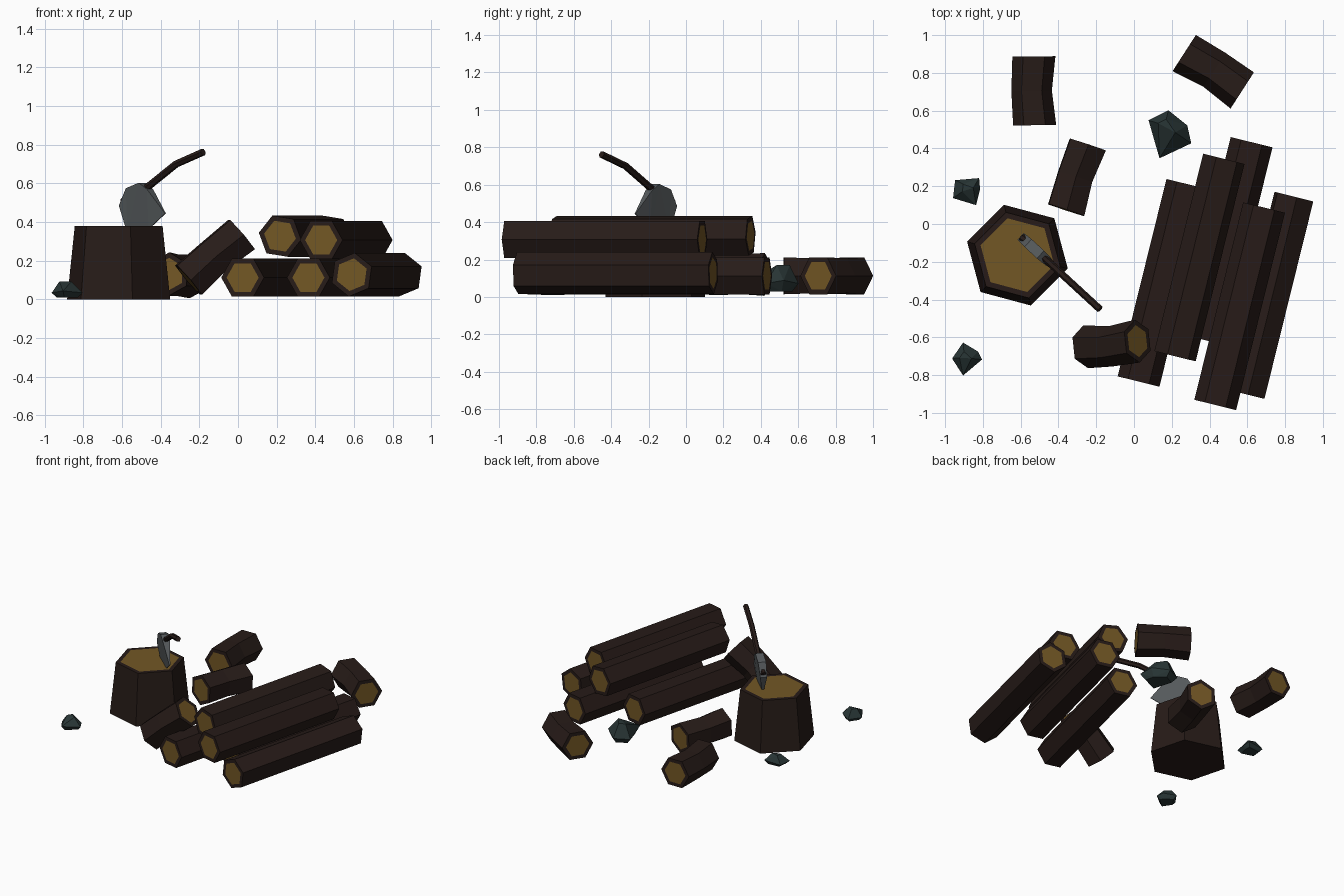
import bpy, bmesh
from math import sin, cos, radians, tau
from mathutils import Vector as V

if "Cube" in bpy.data.objects:
    bpy.data.objects.remove(bpy.data.objects["Cube"])


def material(name, col):
    m = bpy.data.materials.new(name)
    m.diffuse_color = (*col, 1)
    m.use_nodes = True
    m.node_tree.nodes["Principled BSDF"].inputs["Base Color"].default_value = m.diffuse_color
    return m


BARK = material("bark", (0.02, 0.011, 0.009))
WOOD = material("cut_wood", (0.17, 0.095, 0.018))
STEEL = material("steel", (0.09, 0.1, 0.105))
STONE = material("stone", (0.022, 0.037, 0.037))


def finish(name, bm, *mats):
    bmesh.ops.recalc_face_normals(bm, faces=bm.faces)
    me = bpy.data.meshes.new(name)
    bm.to_mesh(me)
    bm.free()
    for m in mats:
        me.materials.append(m)
    ob = bpy.data.objects.new(name, me)
    bpy.context.collection.objects.link(ob)
    return ob


def log(name, p0, p1, turn=0, r0=0.114, r1=0.114, inner=0.75, bend=None, both=True):
    """Six-sided log with a bark rim around each pale cut end."""
    p0, p1 = V(p0), V(p1)
    w = (p1 - p0).normalized()
    s = w.cross(V((0, 0, 1)))
    s = s.normalized() if s.length > 0.01 else V((1, 0, 0))
    up = w.cross(s) if abs(w.z) > 0.99 else s.cross(w)
    stations = [(p0, r0 * inner), (p0, r0), (p1, r1), (p1, r1 * inner)]
    if bend:
        stations.insert(2, ((p0 + p1) / 2 + s * bend[0] + up * bend[1], r0 * 0.94))
    bm = bmesh.new()
    rings = []
    for c, r in stations:
        rings.append([bm.verts.new(c + r * (s * cos(a) + up * sin(a)))
                      for a in (radians(turn) + tau * k / 6 for k in range(6))])
    for a, b in zip(rings, rings[1:]):
        for k in range(6):
            bm.faces.new((a[k], a[(k + 1) % 6], b[(k + 1) % 6], b[k]))
    bm.faces.new(rings[0]).material_index = 1 if both else 0
    bm.faces.new(rings[-1]).material_index = 1
    return finish(name, bm, BARK, WOOD)


# chopping stump
log("stump", (-0.617, -0.165, 0), (-0.617, -0.165, 0.38), 45, 0.276, 0.235, 0.86, both=False)

# stacked long logs: front-end centre and roll
AXIS = V((0.2586, 1.045, 0))
for i, (x, y, z, turn) in enumerate([(0.024, -0.834, 0.113, 0),
                                     (0.364, -0.612, 0.113, 0),
                                     (0.588, -0.90, 0.128, 22),
                                     (0.217, -0.70, 0.327, -9),
                                     (0.43, -0.958, 0.307, 0)]):
    p = V((x, y, z))
    log(f"long_log_{i + 1}", p, p + AXIS, turn)

# loose short logs
log("short_log_1", (-0.526, 0.523, 0.113), (-0.53, 0.887, 0.113), 0, bend=(-0.014, 0))
log("short_log_2", (0.573, 0.707, 0.113), (0.266, 0.905, 0.113), 0, bend=(0.012, 0))
log("short_log_3", (-0.359, 0.074, 0.13), (-0.245, 0.42, 0.12), 28, bend=(-0.01, 0))
log("leaning_log", (-0.256, -0.65, 0.1), (0.018, -0.62, 0.335), 0, bend=(0.012, 0.008))


# axe: everything lies in one vertical plane, given as x and z
def plane(x, z):
    return V((x, -0.158 - 0.92 * (x + 0.499), z))


SIDE = V((0.677, 0.736, 0))
HEAD = [(-0.60, 0.485, 0.024), (-0.561, 0.575, 0.028), (-0.495, 0.603, 0.028),
        (-0.455, 0.57, 0.024), (-0.375, 0.445, 0.003), (-0.46, 0.365, 0.003),
        (-0.57, 0.34, 0.003)]
bm = bmesh.new()
sides = [[bm.verts.new(plane(x, z) + SIDE * t * k) for x, z, t in HEAD] for k in (-1, 1)]
n = len(HEAD)
for ring in sides:
    bm.faces.new(ring)
for k in range(n):
    j = (k + 1) % n
    bm.faces.new((sides[0][k], sides[0][j], sides[1][j], sides[1][k]))
bmesh.ops.triangulate(bm, faces=[f for f in bm.faces if len(f.verts) > 4])
finish("axe_head", bm, STEEL)

cu = bpy.data.curves.new("axe_handle", 'CURVE')
cu.dimensions = '3D'
cu.bevel_depth = 0.019
cu.bevel_resolution = 1
cu.use_fill_caps = True
path = [(-0.595, 0.505), (-0.475, 0.575), (-0.32, 0.70), (-0.18, 0.762)]
sp = cu.splines.new('POLY')
sp.points.add(len(path) - 1)
for pt, q in zip(sp.points, path):
    pt.co = (*plane(*q), 1)
sp.use_smooth = False
cu.materials.append(BARK)
bpy.context.collection.objects.link(bpy.data.objects.new("axe_handle", cu))


# rocks: hull of a base outline and a smaller shifted top
def rock(name, outline, z0, z1, shift):
    c = sum((V((*p, 0)) for p in outline), V()) / len(outline)
    bm = bmesh.new()
    for i, p in enumerate(outline):
        d = V((*p, 0)) - c
        zm = z0 + (z1 - z0) * (0.3 + 0.12 * (i % 2))
        bm.verts.new(c + d * 0.7 + V((0, 0, z0)))
        bm.verts.new(c + d + V((0, 0, zm)))
        if i % 2 == 0:
            bm.verts.new(c + d * 0.4 + V((*shift, z1)))
    bmesh.ops.convex_hull(bm, input=bm.verts)
    finish(name, bm, STONE)


rock("rock_1", [(0.182, 0.602), (0.282, 0.522), (0.303, 0.427), (0.135, 0.348),
                (0.077, 0.549)], 0.03, 0.17, (-0.02, 0.02))
rock("rock_2", [(-0.947, 0.232), (-0.82, 0.243), (-0.815, 0.185), (-0.836, 0.1),
                (-0.958, 0.137)], 0.01, 0.085, (0.0, 0.01))
rock("rock_3", [(-0.905, -0.628), (-0.826, -0.675), (-0.805, -0.718), (-0.905, -0.802),
                (-0.963, -0.712)], 0.01, 0.092, (-0.01, 0.0))
